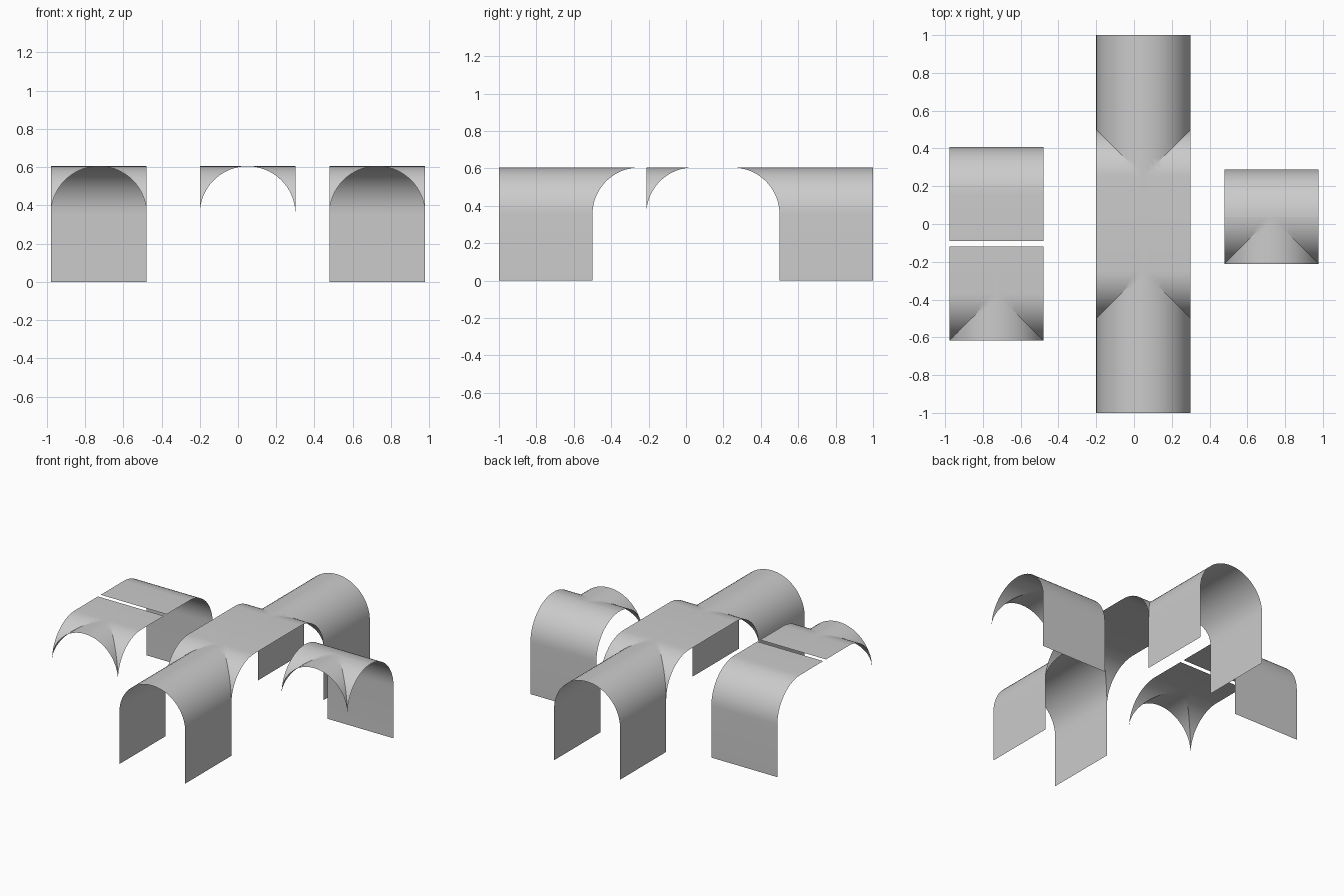
import bpy, bmesh, math

if "Cube" in bpy.data.objects:
    bpy.data.objects.remove(bpy.data.objects["Cube"])

R = 0.25          # arch radius
SPRING = 0.355    # height where the arch starts
TOP = SPRING + R
N = 16            # segments per quarter arch
SIDE = 0.978      # outer x limit of the side pieces

# quarter arch: (inset from the edge, height above spring)
QUARTER = [(R * (1 - math.cos(k * math.pi / 2 / N)), R * math.sin(k * math.pi / 2 / N))
           for k in range(N + 1)]


def sheet(name, rows, split=None):
    """Skin a grid of points; split(j, i) may ask for a diagonal cut."""
    bm = bmesh.new()
    v = [[bm.verts.new(p) for p in row] for row in rows]
    for j in range(len(v) - 1):
        for i in range(len(v[0]) - 1):
            a, b, c, d = v[j][i], v[j][i + 1], v[j + 1][i + 1], v[j + 1][i]
            cut = split(j, i) if split else 0
            if cut == 1:
                faces = [(a, b, c), (a, c, d)]
            elif cut == 2:
                faces = [(a, b, d), (b, c, d)]
            else:
                faces = [(a, b, c, d)]
            for f in faces:
                bm.faces.new(f)
    bm.normal_update()
    if sum(f.normal.z * f.calc_area() for f in bm.faces) < 0:
        bmesh.ops.reverse_faces(bm, faces=bm.faces[:])
    me = bpy.data.meshes.new(name)
    bm.to_mesh(me)
    bm.free()
    ob = bpy.data.objects.new(name, me)
    bpy.context.collection.objects.link(ob)
    bpy.ops.object.select_all(action='DESELECT')
    ob.select_set(True)
    bpy.context.view_layer.objects.active = ob
    bpy.ops.object.shade_smooth_by_angle(angle=math.radians(25))
    return ob


def arch(cx):
    """Full arch across x: (x, height above spring)."""
    left = [(cx - R + e, h) for e, h in QUARTER]
    right = [(cx + R - e, h) for e, h in QUARTER[-2::-1]]
    return left + right


def straight_tunnel(name, cx, y0, y1):
    prof = [(x, SPRING + h) for x, h in arch(cx)]
    prof = [(cx - R, 0)] + prof + [(cx + R, 0)]
    sheet(name, [[(x, y, z) for x, z in prof] for y in (y0, y1)])


def groin_vault(name, cx, y_edge, y_end):
    """Arch opening at y_edge crossing a sideways vault, level up to y_end."""
    d = 1 if y_end > y_edge else -1
    ys = [(y_edge + d * e, h) for e, h in QUARTER]
    if abs(y_end - ys[-1][0]) > 1e-4:
        ys.append((y_end, R))
    rows = [[(x, y, SPRING + max(hx, hy)) for x, hx in arch(cx)] for y, hy in ys]

    def split(j, i):
        return 1 if i == j and i < N else 2 if 2 * N - 1 - i == j else 0
    sheet(name, rows, split)


def side_wall(name, cx, y_wall, y_end):
    """Wall at y_wall curving into a ceiling that is level up to y_end."""
    d = 1 if y_end > y_wall else -1
    prof = [(y_wall, 0)] + [(y_wall + d * e, SPRING + h) for e, h in QUARTER]
    if abs(y_end - prof[-1][0]) > 1e-4:
        prof.append((y_end, TOP))
    sheet(name, [[(x, y, z) for y, z in prof] for x in (cx - R, cx + R)])


# main passage: tunnel at both ends, crossing room in the middle
for s, label in ((-1, "front"), (1, "back")):
    straight_tunnel(label + "_tunnel", 0.05, s * 1.0, s * 0.5)
    groin_vault(label + "_crossing_vault", 0.05, s * 0.5, 0.0)

# left pair: loose room halves
side_wall("left_room_wall", -SIDE + R, 0.408, -0.09)
groin_vault("left_room_vault", -SIDE + R, -0.618, -0.12)

# right piece: tee junction with a closed back
groin_vault("tee_vault", SIDE - R, -0.212, -0.212 + R)
side_wall("tee_wall", SIDE - R, -0.212 + 2 * R, -0.212 + R)
